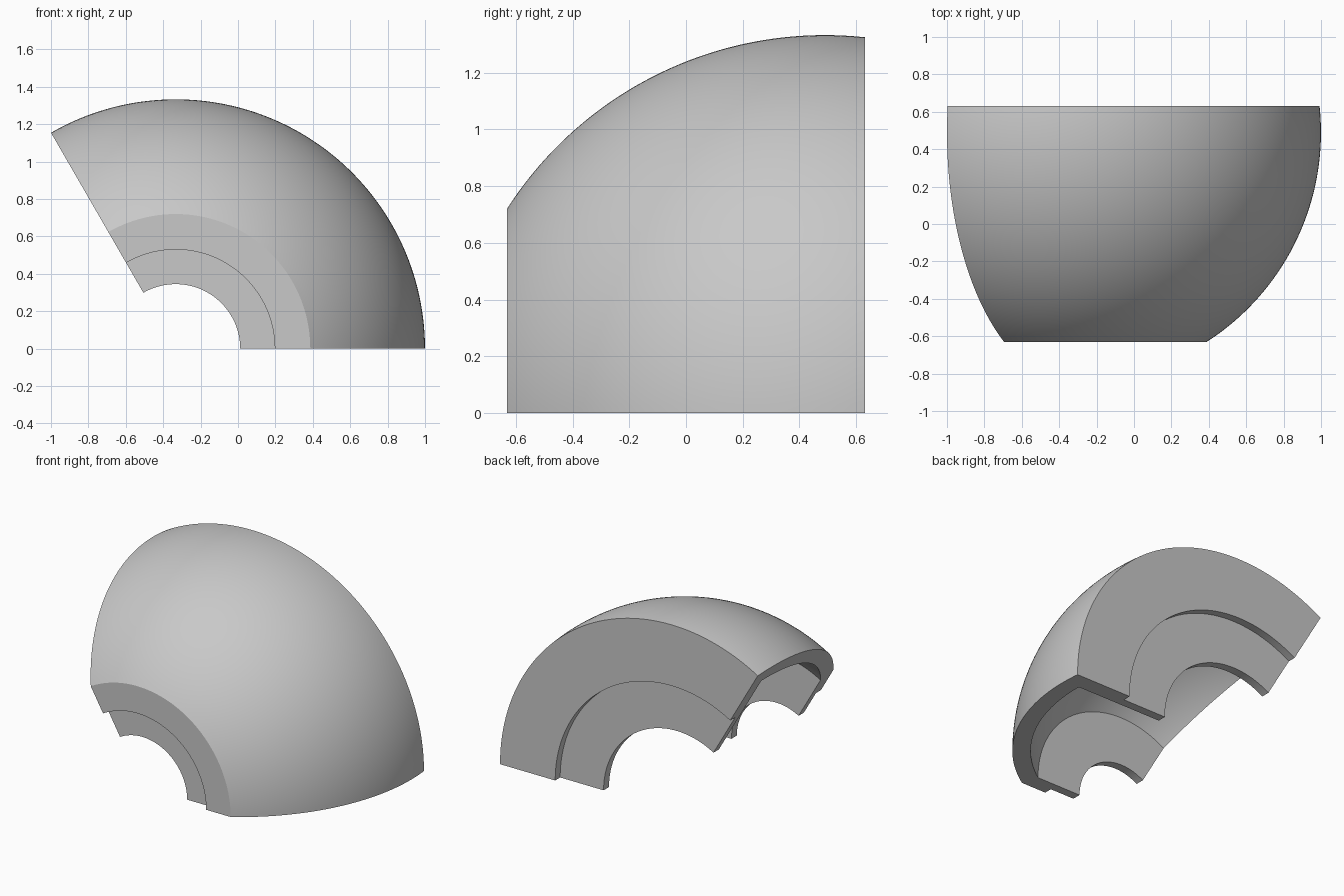
import bpy, bmesh
from math import sin, cos, asin, radians, sqrt

cube = bpy.data.objects.get("Cube")
if cube:
    bpy.data.objects.remove(cube)

# Main dimensions
AXIS_X = -1 / 3          # revolve axis runs along y at z = 0
SWEEP = radians(120)
HALF = 0.632             # half length along y
WALL, RECESS = 0.115, 0.055
R_OUT, CENTRE_Y = 1.333, 0.49
R_IN = R_OUT - 0.115
SWEEP_STEPS, ARC_STEPS = 96, 40


def arc(radius, y0, y1):
    """Points (radius from axis, y) along a spherical arc between two planes."""
    a0, a1 = (asin((y - CENTRE_Y) / radius) for y in (y0, y1))
    angles = [a0 + (a1 - a0) * i / ARC_STEPS for i in range(ARC_STEPS + 1)]
    return [(radius * cos(a), CENTRE_Y + radius * sin(a)) for a in angles]


def end_wall(side, step_r, hole_r):
    """Recessed rim and hole of one end wall, from outside to inside."""
    face, shelf, inner = (side * (HALF - d) for d in (0, RECESS, WALL))
    return [(step_r, face), (step_r, shelf), (hole_r, shelf), (hole_r, inner)]


# Closed shell section: outer dome, back wall, inner dome, front wall
profile = arc(R_OUT, -HALF, HALF)
profile += end_wall(1, 0.90, 0.565)
profile += arc(R_IN, HALF - WALL, -HALF + WALL)
profile += reversed(end_wall(-1, 0.53, 0.345))

# Sweep the section and cap both cut ends
bm = bmesh.new()
rings = []
for i in range(SWEEP_STEPS + 1):
    t = SWEEP * i / SWEEP_STEPS
    rings.append([bm.verts.new((AXIS_X + r * cos(t), y, r * sin(t))) for r, y in profile])
n = len(profile)
for a, b in zip(rings, rings[1:]):
    for j in range(n):
        k = (j + 1) % n
        bm.faces.new((a[j], a[k], b[k], b[j]))
bm.faces.new(rings[0])
bm.faces.new(rings[-1][::-1])
bmesh.ops.recalc_face_normals(bm, faces=bm.faces)

mesh = bpy.data.meshes.new("domed_shell_segment")
bm.to_mesh(mesh)
bm.free()
shell = bpy.data.objects.new("domed_shell_segment", mesh)
bpy.context.collection.objects.link(shell)

# Plain grey material
grey = bpy.data.materials.new("light_grey")
grey.use_nodes = True
colour = (0.58, 0.58, 0.58, 1)
grey.diffuse_color = colour
grey.node_tree.nodes["Principled BSDF"].inputs["Base Color"].default_value = colour
mesh.materials.append(grey)

# Smooth domes, sharp edges
bpy.ops.object.select_all(action="DESELECT")
shell.select_set(True)
bpy.context.view_layer.objects.active = shell
bpy.ops.object.shade_smooth_by_angle(angle=radians(30))
